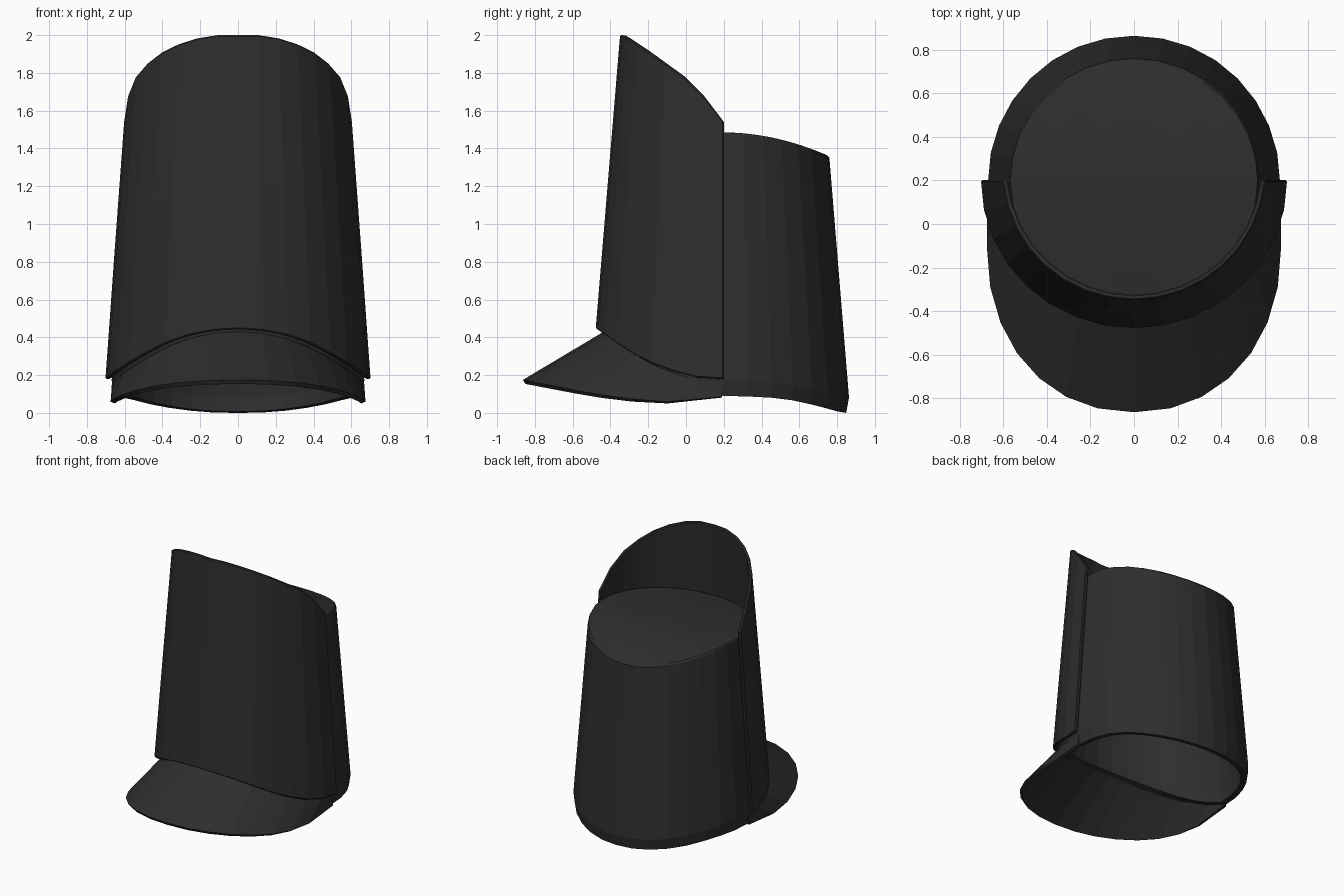
import bpy, bmesh, math

if "Cube" in bpy.data.objects:
    bpy.data.objects.remove(bpy.data.objects["Cube"])

CY = 0.2      # y of the crown axis
SEG = 32      # sides of the full circle

felt = bpy.data.materials.new("dark_felt")
felt.diffuse_color = (0.027, 0.027, 0.027, 1)
felt.use_nodes = True
felt.node_tree.nodes["Principled BSDF"].inputs["Base Color"].default_value = felt.diffuse_color


def lerp(pts, x):
    """Piecewise linear profile lookup."""
    if x <= pts[0][0]:
        return pts[0][1]
    for (x0, y0), (x1, y1) in zip(pts, pts[1:]):
        if x <= x1:
            return y0 + (y1 - y0) * (x - x0) / (x1 - x0)
    return pts[-1][1]


def shell(name, rows, closed, thickness):
    """Skin rows of points (bottom to top, counter-clockwise), then thicken inward."""
    bm = bmesh.new()
    grid = [[bm.verts.new(p) for p in row] for row in rows]
    n = len(rows[0])
    for lo, hi in zip(grid, grid[1:]):
        for i in range(n if closed else n - 1):
            j = (i + 1) % n
            bm.faces.new((lo[i], lo[j], hi[j], hi[i]))
    bmesh.ops.remove_doubles(bm, verts=bm.verts, dist=0.0005)
    me = bpy.data.meshes.new(name)
    bm.to_mesh(me)
    bm.free()
    me.materials.append(felt)
    ob = bpy.data.objects.new(name, me)
    bpy.context.collection.objects.link(ob)
    mod = ob.modifiers.new("thickness", "SOLIDIFY")
    mod.thickness = thickness
    mod.offset = -1
    return ob


full = [2 * math.pi * i / SEG for i in range(SEG)]
half = [math.pi + math.pi * i / (SEG // 2) for i in range(SEG // 2 + 1)]


def ring(a, r, z, wide=1.0):
    return (wide * r * math.cos(a), CY + r * math.sin(a), z)


# edge heights, by sine of the angle (-1 = front, 0 = side, 1 = back)
crown_low = [(-1, .40), (-.72, .30), (-.5, .22), (-.29, .16), (0, .09),
             (.3, .085), (.5, .075), (.75, .04), (.9, .016), (.97, .003), (1, 0)]
plate_low = [(-1, .445), (-.72, .32), (-.5, .245), (-.29, .20), (-.14, .18), (0, .18)]
plate_top = [(-1, 2.0), (-.975, 2.0), (-.87, 1.965), (-.685, 1.9),
             (-.36, 1.775), (-.18, 1.675), (0, 1.54)]


def crown_r(z):
    return .663 - .083 * (max(z, .1) - .1)


def wide(z):
    """The hat turns slightly wider than deep towards the top."""
    return 1 + .018 * z


def lid_z(y):
    d = y - .19
    return 1.485 - (.39 if d > 0 else .1) * d * d


# crown: tapered wall with a gently curved lid, open below
rows = []
for k, f in enumerate((0, .06, 1)):
    row = []
    for a in full:
        s = math.sin(a)
        z0, z1 = lerp(crown_low, s), lid_z(CY + .55 * s) - .012
        z = z0 + (z1 - z0) * f
        row.append(ring(a, crown_r(z) - (.015 if k == 0 else 0), z, .015 + wide(z)))
    rows.append(row)
for r in (.545, .42, .28, .14, 0):
    rows.append([ring(a, r, lid_z(CY + r * math.sin(a)), 1.04) for a in full])
shell("crown", rows, True, .04)

# front plate: taller half shell wrapped around the front
rows = []
for f in (0, .5, 1):
    row = []
    for a in half:
        s = math.sin(a)
        z0, z1 = lerp(plate_low, s), lerp(plate_top, s)
        z = z0 + (z1 - z0) * f
        row.append(ring(a, .715 - .083 * z, z, wide(z)))
    rows.append(row)
plate = shell("front_plate", rows, False, .025)
bev = plate.modifiers.new("soft_edge", "BEVEL")
bev.width = .006
bev.segments = 1
bev.limit_method = "ANGLE"
bev.angle_limit = math.radians(50)

# peak: sloping brim from under the plate out to a rounded front edge
peak_edge = [(-.863, .175), (-.5, .103), (-.15, .055), (.19, .085)]
outer, inner = [], []
for i, a in enumerate(half):
    s, c = math.sin(a), math.cos(a)
    if i in (0, len(half) - 1):       # straight run back along the sides
        x, y = .672 * c, .19
    else:
        b = math.pi + math.pi * (i - 1) / (len(half) - 3)
        x = math.copysign(.675 * abs(math.cos(b)) ** .93, math.cos(b))
        y = -.1 - .763 * abs(math.sin(b)) ** .93
    outer.append((x, y, lerp(peak_edge, y)))
    z = lerp(plate_low, s) - .015
    inner.append(ring(a, crown_r(z), z, 1.015))
shell("peak", [outer, inner], False, .025)
